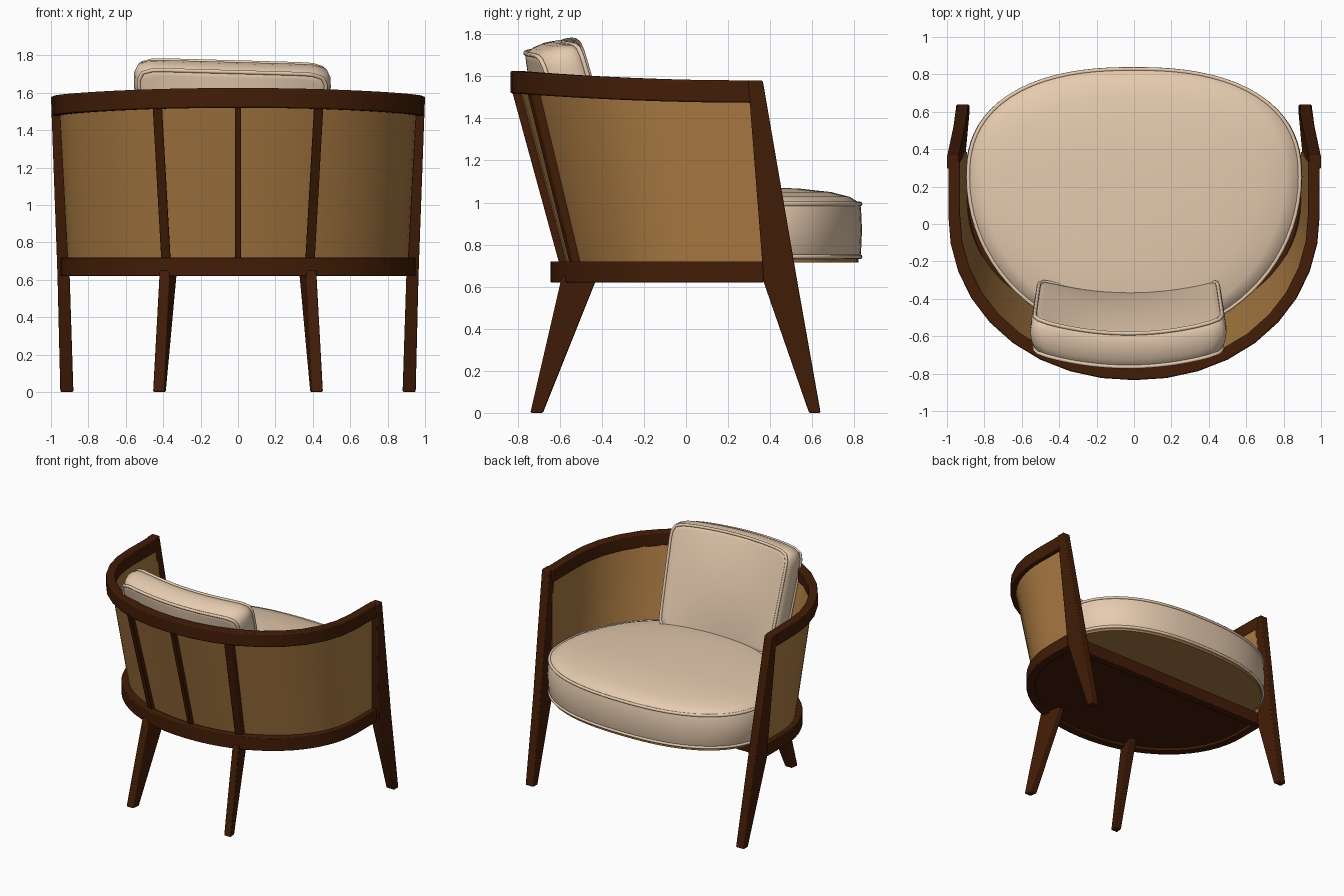
import bpy, bmesh, math
from math import cos, sin, pi, radians
from mathutils import Vector

if "Cube" in bpy.data.objects:
    bpy.data.objects.remove(bpy.data.objects["Cube"])


def material(name, rgb):
    m = bpy.data.materials.new(name)
    m.use_nodes = True
    m.diffuse_color = (*rgb, 1)
    m.node_tree.nodes["Principled BSDF"].inputs["Base Color"].default_value = (*rgb, 1)
    return m


WOOD = material("dark wood", (0.055, 0.012, 0.002))
PANEL = material("tan panel", (0.40, 0.195, 0.055))
FABRIC = material("cream fabric", (0.79, 0.60, 0.43))


def loft(name, rings, mat, bevel=0.0, angle=35):
    """Skin a list of equal closed rings and cap both ends."""
    bm = bmesh.new()
    rows = [[bm.verts.new(p) for p in ring] for ring in rings]
    n = len(rows[0])
    for a, b in zip(rows, rows[1:]):
        for i in range(n):
            j = (i + 1) % n
            bm.faces.new((a[i], a[j], b[j], b[i]))
    bm.faces.new(rows[0][::-1])
    bm.faces.new(rows[-1])
    bmesh.ops.recalc_face_normals(bm, faces=bm.faces)
    mesh = bpy.data.meshes.new(name)
    bm.to_mesh(mesh)
    bm.free()
    mesh.materials.append(mat)
    ob = bpy.data.objects.new(name, mesh)
    bpy.context.collection.objects.link(ob)
    bpy.ops.object.select_all(action='DESELECT')
    ob.select_set(True)
    bpy.context.view_layer.objects.active = ob
    bpy.ops.object.shade_smooth_by_angle(angle=radians(angle))
    if bevel:
        mod = ob.modifiers.new("Bevel", 'BEVEL')
        mod.width = bevel
        mod.segments = 2
        mod.limit_method = 'ANGLE'
        mod.angle_limit = radians(40)


def piping(name, points):
    """Round cord sewn along a closed seam."""
    cu = bpy.data.curves.new(name, 'CURVE')
    cu.dimensions = '3D'
    cu.bevel_depth = 0.011
    cu.bevel_resolution = 2
    sp = cu.splines.new('POLY')
    sp.points.add(len(points) - 1)
    for q, p in zip(sp.points, points):
        q.co = (*p, 1)
    sp.use_cyclic_u = True
    cu.materials.append(FABRIC)
    bpy.context.collection.objects.link(bpy.data.objects.new(name, cu))


def super_point(t, a, b, n):
    c, s = cos(t), sin(t)
    r = (abs(c) ** n + abs(s) ** n) ** (-1 / n)
    return a * c * r, b * s * r


BOW = 2.08          # roundness of the curved back
HIGH, LOW = 0.05, 0.13   # where the curve starts at arm and seat height


def u_path(a, back, front, steps, centre):
    """U-shaped plan: straight sides at +-a, rounded to -back."""
    arc = [super_point(-pi * i / steps, a, back + centre, BOW) for i in range(steps + 1)]
    return [(a, front)] + [(x, y + centre) for x, y in arc] + [(-a, front)]


def back_y(x, a, back, centre):
    return centre - (back + centre) * (1 - (abs(x) / a) ** BOW) ** (1 / BOW)


def rail_top(y):
    return 1.58 + 0.045 * ((0.36 - y) / 1.19) ** 2


# Curved arm rail, rising slightly towards the back
rings = []
for (xo, yo), (xi, yi) in zip(u_path(0.993, 0.835, 0.335, 18, HIGH),
                              u_path(0.93, 0.77, 0.335, 18, HIGH)):
    z = rail_top(yo)
    rings.append([(xo, yo, z), (xi, yi, z), (xi, yi, z - 0.106), (xo, yo, z - 0.106)])
loft("arm_rail", rings, WOOD, 0.008)

# Curved lower rail, straight front rail and recessed seat board
rings = [[(xo, yo, 0.72), (xi, yi, 0.72), (xi, yi, 0.62), (xo, yo, 0.62)]
         for (xo, yo), (xi, yi) in zip(u_path(0.95, 0.645, 0.37, 32, LOW),
                                       u_path(0.885, 0.58, 0.37, 32, LOW))]
loft("lower_rail", rings, WOOD, 0.005)
loft("front_rail", [[(x, 0.31, 0.62), (x, 0.37, 0.62), (x, 0.37, 0.72), (x, 0.31, 0.72)]
                    for x in (-0.92, 0.92)], WOOD, 0.005)
loft("seat_board", [[(x, y, z) for x, y in u_path(0.9, 0.6, 0.33, 32, LOW)]
                    for z in (0.64, 0.705)], WOOD)

# Leaning wraparound panel between the rails
low = zip(u_path(0.913, 0.57, 0.385, 36, LOW), u_path(0.893, 0.55, 0.385, 36, LOW))
top = zip(u_path(0.955, 0.79, 0.325, 36, HIGH), u_path(0.935, 0.77, 0.325, 36, HIGH))
rings = []
for (lo, li), (to, ti) in zip(low, top):
    z = rail_top(to[1]) - 0.09
    rings.append([(*lo, 0.71), (*li, 0.71), (*ti, z), (*to, z)])
loft("wrap_panel", rings, PANEL)

# Upright slats on the outside of the back
for name, x_low, x_top, w in (("centre_slat", 0, 0, 0.016), ("left_slat", 0.385, 0.432, 0.025),
                              ("right_slat", -0.385, -0.432, 0.025)):
    rings = []
    for x, z, plan in ((x_low, 0.7, (0.945, 0.6, LOW)), (x_top, 1.54, (0.985, 0.83, HIGH))):
        y = back_y(x, *plan)
        slope = (back_y(x + 0.01, *plan) - back_y(x - 0.01, *plan)) / 0.02
        rings.append([(x - w, y - w * slope, z), (x + w, y + w * slope, z),
                      (x + w, y + w * slope + 0.05, z), (x - w, y - w * slope + 0.05, z)])
    loft(name, rings, WOOD, 0.004)

# Legs: each section is height, x range, y range, inward shift of the front edge
POST = ((0, 0.88, 0.95, 0.585, 0.64, 0), (0.62, 0.90, 0.965, 0.37, 0.53, 0),
        (1.58, 0.937, 1.0, 0.295, 0.365, 0))
BACK_LEG = ((0, 0.395, 0.455, -0.74, -0.68, 0.01), (0.65, 0.365, 0.42, -0.59, -0.42, 0.04))
for side, s in (("left", 1), ("right", -1)):
    for part, sections in (("front_post", POST), ("back_leg", BACK_LEG)):
        loft(f"{side}_{part}",
             [[(s * x0, y0, z), (s * x1, y0, z), (s * (x1 - k), y1, z), (s * (x0 - k), y1, z)]
              for z, x0, x1, y0, y1, k in sections], WOOD, 0.007, 25)

COUNT = 80
ANGLES = [2 * pi * i / COUNT for i in range(COUNT)]


# Seat cushion: rounded front, deeper curved back, domed top
def seat_ring(scale, z):
    ring = []
    for t in ANGLES:
        if sin(t) > 0:
            x, y = super_point(t, 0.897, 0.585, 2.4)
        else:
            x, y = super_point(t, 0.897, 0.78 + 0.35 * (z - 0.74), 2)
        ring.append(Vector((x * scale, 0.25 + y * scale, z)))
    return ring


SEAT = ((0.03, 0.722), (0.9, 0.724), (0.98, 0.735), (0.995, 0.76), (1.003, 0.87), (0.995, 0.975),
        (0.98, 1.0), (0.9, 1.028), (0.75, 1.05), (0.5, 1.066), (0.25, 1.073), (0.03, 1.075))
loft("seat_cushion", [seat_ring(*layer) for layer in SEAT], FABRIC, angle=60)
piping("seat_top_piping", seat_ring(0.988, 0.993))
piping("seat_bottom_piping", seat_ring(0.988, 0.742))
# Tan board beneath the cushion
loft("cushion_underside", [seat_ring(0.975, z) for z in (0.714, 0.732)], PANEL)

# Back cushion: leaning, bowed to follow the curved back
TILT = radians(16.5)


def back_ring(scale, depth):
    ring = []
    for t in ANGLES:
        u, v = super_point(t, scale, scale, 14)
        dome = 0.035 * max(0, 1 - u * u) * max(0, 1 - v * v)
        d = depth + math.copysign(dome, depth)
        h = 0.385 * v
        x = 0.49 * u * (1 + 0.08 * h)
        y = -0.49 - 0.075 * (1 - (x / 0.5) ** 2) + d * cos(TILT) - h * sin(TILT)
        z = 1.368 + d * sin(TILT) + h * cos(TILT) - 0.028 * x
        ring.append(Vector((x - 0.03, y, z)))
    return ring


FACE = ((0.03, 0.095), (0.2, 0.095), (0.4, 0.095), (0.6, 0.095), (0.8, 0.095), (0.92, 0.095),
        (0.98, 0.095), (1.0, 0.088), (1.035, 0.05))
layers = [(s, -d) for s, d in FACE] + [(1.05, 0)] + list(reversed(FACE))
loft("back_cushion", [back_ring(*layer) for layer in layers], FABRIC, angle=60)
piping("back_cushion_front_piping", back_ring(1.0, 0.093))
piping("back_cushion_rear_piping", back_ring(1.0, -0.093))
